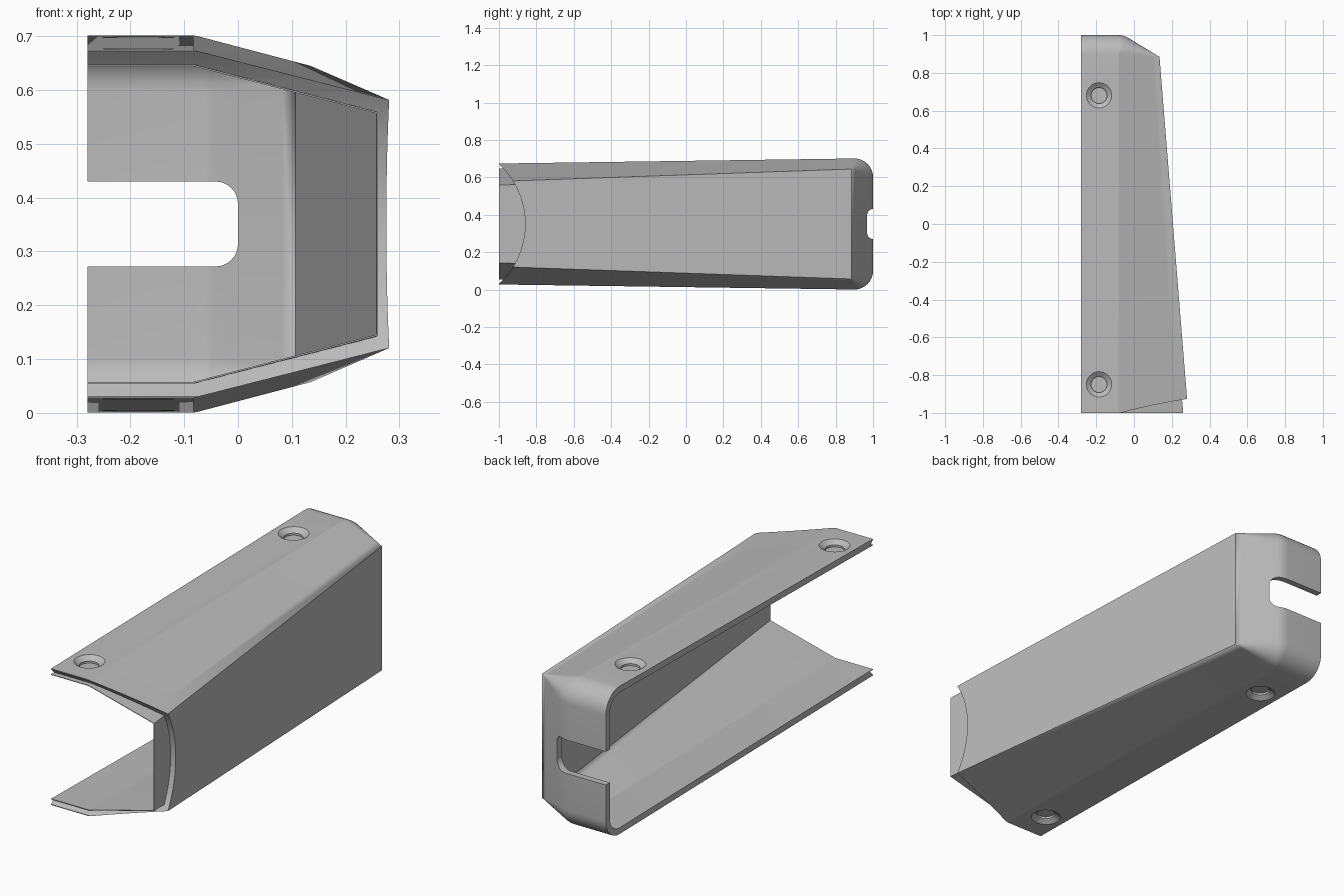
import bpy, bmesh, math
from mathutils import Vector

if "Cube" in bpy.data.objects:
    bpy.data.objects.remove(bpy.data.objects["Cube"])

MID = 0.351      # height of the symmetry plane
KNEE = -0.083    # where the flat top starts to slope
WALL = 0.03


def make_object(name, bm):
    bmesh.ops.remove_doubles(bm, verts=bm.verts, dist=1e-5)
    bmesh.ops.recalc_face_normals(bm, faces=bm.faces)
    mesh = bpy.data.meshes.new(name)
    bm.to_mesh(mesh)
    bm.free()
    obj = bpy.data.objects.new(name, mesh)
    bpy.context.collection.objects.link(obj)
    return obj


def half_height(x, y, inset):
    return 0.3375 + 0.0142 * y - inset - 0.258 * max(0, x - KNEE)


def tapered_block(name, inset, x_open, y_front):
    """Tapered body with a rounded, chamfered rear, shrunk by inset."""
    radius = 0.1 - inset
    corner = Vector((0.135 - inset * 0.93, 0.885 - inset * 0.67))
    centre = Vector((KNEE, 0.9))
    x_side = corner.x + 0.0806 * (corner.y - y_front)
    # columns: fillet centre, facing angle, fillet radius, x at the front
    columns = [(Vector((x_open, 0.9)), 0, radius, x_open)]
    columns += [(centre, a, radius, KNEE) for a in (0, 8, 16, 24, 31)]
    for i in range(1, 7):
        t = i / 6
        columns.append((centre.lerp(corner, t), 31, radius * (1 - t),
                        KNEE + (x_side - KNEE) * t))
    bm = bmesh.new()
    rings = []
    for c, angle, r, xf in columns:
        out = Vector((math.sin(math.radians(angle)), math.cos(math.radians(angle))))
        top = [(xf, y_front, half_height(xf, y_front, inset))]
        for k in range(11):
            a = math.pi / 2 * k / 10
            p = c + out * r * math.sin(a)
            top.append((p.x, p.y, half_height(c.x, c.y, inset) - r * (1 - math.cos(a))))
        ring = [(x, y, MID + z) for x, y, z in top]
        ring += [(x, y, MID - z) for x, y, z in reversed(top)]
        rings.append([bm.verts.new(p) for p in ring])
    n = len(rings[0])
    for a, b in zip(rings, rings[1:]):
        for j in range(n):
            bm.faces.new((a[j], a[(j + 1) % n], b[(j + 1) % n], b[j]))
    bm.faces.new(rings[0])
    bm.faces.new(rings[-1])
    return make_object(name, bm)


def spun_cutter(name, profile, location, axis, segments):
    """Closed solid of revolution from (radius, distance along axis) pairs."""
    bm = bmesh.new()
    rot = Vector((0, 0, 1)).rotation_difference(Vector(axis))
    rings = []
    for r, h in profile:
        ring = []
        for i in range(segments):
            a = math.tau * i / segments
            p = rot @ Vector((r * math.cos(a), r * math.sin(a), h))
            ring.append(bm.verts.new(p + Vector(location)))
        rings.append(ring)
    for a, b in zip(rings, rings[1:]):
        for j in range(segments):
            k = (j + 1) % segments
            bm.faces.new((a[j], a[k], b[k], b[j]))
    bm.faces.new(rings[0])
    bm.faces.new(rings[-1])
    return make_object(name, bm)


def slot_cutter():
    bm = bmesh.new()
    bmesh.ops.create_cube(bm, size=1)
    for v in bm.verts:
        v.co = Vector((v.co.x * 0.5 - 0.25, v.co.y * 0.3 + 1, v.co.z * 0.158 + MID))
    edges = [e for e in bm.edges if all(v.co.x > -0.01 for v in e.verts)
             and abs(e.verts[0].co.y - e.verts[1].co.y) > 0.1]
    bmesh.ops.bevel(bm, geom=edges, offset=0.042, segments=8, profile=0.5,
                    affect='EDGES')
    return make_object("slot_cutter", bm)


# Main cover and the solids that shape it
cover = tapered_block("cover_shell", 0, -0.28, -1)
steps = [
    ("DIFFERENCE", spun_cutter("front_arc_cutter", [(0.436, -1), (0.436, 1)],
                               (0, -1.296, MID), (1, 0, 0), 160)),
    ("UNION", tapered_block("lining_block", WALL - 0.003, -0.28, -1)),
    ("DIFFERENCE", tapered_block("cavity_cutter", WALL, -0.5, -1.3)),
    ("DIFFERENCE", slot_cutter()),
]

# Countersunk screw recesses, top and bottom
for y in (0.68, -0.85):
    for side in (1, -1):
        z = MID + side * half_height(-0.185, y, 0)
        recess = [(0.0915, 0.02), (0.067, 0), (0.042, -0.018), (0.042, -0.0275)]
        steps.append(("DIFFERENCE", spun_cutter("screw_recess_cutter", recess,
                                                (-0.185, y, z), (0, 0, side), 40)))

bpy.context.view_layer.objects.active = cover
for operation, tool in steps:
    mod = cover.modifiers.new(tool.name, 'BOOLEAN')
    mod.operation = operation
    mod.solver = 'EXACT'
    mod.object = tool
    tool.hide_render = True
    bpy.ops.object.modifier_apply(modifier=mod.name)
    bpy.data.objects.remove(tool)

# Single grey finish
grey = bpy.data.materials.new("plain_grey")
grey.use_nodes = True
colour = (0.5, 0.5, 0.5, 1)
grey.diffuse_color = colour
grey.node_tree.nodes["Principled BSDF"].inputs["Base Color"].default_value = colour
cover.data.materials.clear()
cover.data.materials.append(grey)
for p in cover.data.polygons:
    p.material_index = 0

# Smooth fillets, crisp edges
for o in bpy.context.selected_objects:
    o.select_set(False)
cover.select_set(True)
bpy.ops.object.shade_smooth_by_angle(angle=math.radians(13))
